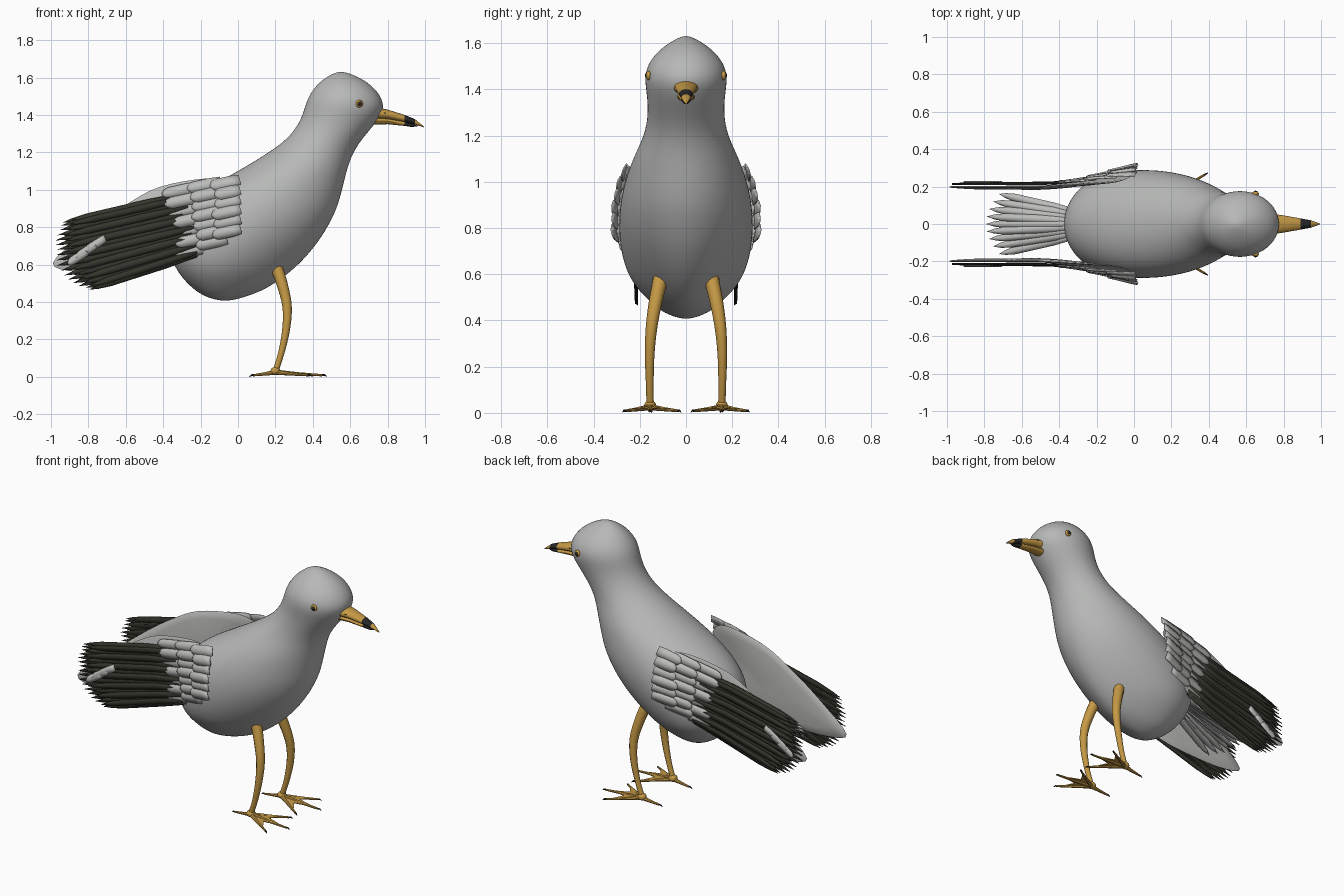
import bpy, bmesh, math, random
from mathutils import Vector as V

random.seed(4)
if "Cube" in bpy.data.objects:
    bpy.data.objects.remove(bpy.data.objects["Cube"])


def material(name, rgb):
    m = bpy.data.materials.new(name)
    m.use_nodes = True
    m.diffuse_color = (*rgb, 1)
    m.node_tree.nodes["Principled BSDF"].inputs["Base Color"].default_value = (*rgb, 1)
    return m


GREY = material("soft grey", (0.47, 0.48, 0.47))
PALE = material("pale feather grey", (0.5, 0.51, 0.49))
DARK = material("dark feather", (0.035, 0.035, 0.026))
GOLD = material("golden yellow", (0.56, 0.32, 0.06))
BLACK = material("black", (0.02, 0.02, 0.02))


def finish(bm, name, mats, mirror=False, thick=0, subsurf=0, smooth=True):
    bmesh.ops.recalc_face_normals(bm, faces=bm.faces)
    me = bpy.data.meshes.new(name)
    bm.to_mesh(me)
    bm.free()
    ob = bpy.data.objects.new(name, me)
    bpy.context.collection.objects.link(ob)
    for m in mats:
        me.materials.append(m)
    if thick:
        ob.modifiers.new("thickness", "SOLIDIFY").thickness = thick
    if subsurf:
        s = ob.modifiers.new("smooth", "SUBSURF")
        s.levels = s.render_levels = subsurf
    if mirror:
        ob.modifiers.new("mirror", "MIRROR").use_axis = (False, True, False)
    if smooth:
        bpy.ops.object.select_all(action="DESELECT")
        ob.select_set(True)
        bpy.context.view_layer.objects.active = ob
        bpy.ops.object.shade_smooth_by_angle(angle=math.radians(40))
    return ob


def loft(bm, rings):
    """Skin a list of closed point rings and cap both ends."""
    rows = [[bm.verts.new(p) for p in r] for r in rings]
    n = len(rows[0])
    for a, b in zip(rows, rows[1:]):
        for i in range(n):
            bm.faces.new((a[i], a[(i + 1) % n], b[(i + 1) % n], b[i]))
    bm.faces.new(rows[0])
    bm.faces.new(rows[-1])


def ring(c, u, v, n):
    angles = [2 * math.pi * i / n for i in range(n)]
    return [V(c) + V(u) * math.cos(a) + V(v) * math.sin(a) for a in angles]


def tube(bm, pts, radii, n=12):
    pts = [V(p) for p in pts]
    rings = []
    for i, p in enumerate(pts):
        d = (pts[min(i + 1, len(pts) - 1)] - pts[max(i - 1, 0)]).normalized()
        u = d.cross(V((0, 1, 0))).normalized()
        rings.append(ring(p, u * radii[i], d.cross(u) * radii[i], n))
    loft(bm, rings)


def curve(pts, t):
    """Smooth point on a path, t from 0 to 1."""
    k = min(int(t * (len(pts) - 1)), len(pts) - 2)
    f = t * (len(pts) - 1) - k
    a, b, c, d = (V(pts[max(0, min(len(pts) - 1, k + j))]) for j in (-1, 0, 1, 2))
    return 0.5 * (2 * b + (c - a) * f + (2 * a - 5 * b + 4 * c - d) * f * f
                  + (3 * b - a - 3 * c + d) * f ** 3)


def ball(bm, c, scale, mat=0):
    r = bmesh.ops.create_uvsphere(bm, u_segments=20, v_segments=12, radius=1)
    for v in r["verts"]:
        v.co = V(c) + V([a * b for a, b in zip(v.co, scale)])
        for f in v.link_faces:
            f.material_index = mat


# Body, neck and head: slices of (height, back x, front x, half width)
slices = [(0.407, -.1, -.04, .02), (.43, -.18, .05, .09), (.47, -.24, .15, .14),
          (.53, -.3, .24, .2), (.6, -.345, .325, .247), (.7, -.38, .415, .28),
          (.8, -.37, .48, .291), (.9, -.31, .53, .286), (1, -.18, .557, .265),
          (1.1, 0, .58, .23), (1.19, .15, .61, .185), (1.27, .265, .66, .165),
          (1.36, .33, .74, .166), (1.43, .355, .782, .178), (1.49, .372, .77, .174),
          (1.55, .41, .725, .138), (1.6, .465, .655, .078), (1.632, .53, .57, .015)]
bm = bmesh.new()
rings = []
for z, x0, x1, w in slices:
    taper = 0.25 * max(0, min(1, (0.85 - z) / 0.25))
    r = ring((0, 0, z), ((x1 - x0) / 2 * 1.006, 0, 0), (0, w * 1.006, 0), 28)
    for p in r:
        p.y *= 1 - taper * p.x / ((x1 - x0) / 2)
        p.x += (x0 + x1) / 2
    rings.append(r)
loft(bm, rings)
finish(bm, "body", [GREY], subsurf=2)

# Beak: two mandibles with a dark band near the tip
for name, path, heights, widths in (
        ("upper_beak", [(.73, 1.41), (.8, 1.403), (.89, 1.382), (.945, 1.364), (.995, 1.336)],
         (.034, .026, .019, .015, .002), (.056, .046, .03, .02, .002)),
        ("lower_beak", [(.7, 1.37), (.8, 1.367), (.89, 1.354), (.93, 1.345), (.96, 1.342)],
         (.022, .016, .012, .009, .002), (.04, .033, .022, .014, .002))):
    bm = bmesh.new()
    loft(bm, [ring((x, 0, z), (0, w, 0), (0, 0, h), 16)
              for (x, z), h, w in zip(path, heights, widths)])
    for f in bm.faces:
        f.material_index = int(.885 < f.calc_center_median().x < .95)
    finish(bm, name, [GOLD, BLACK])
bm = bmesh.new()
ball(bm, (.785, .042, 1.41), (.009, .006, .004))
finish(bm, "nostrils", [BLACK], mirror=True)

# Eyes
bm = bmesh.new()
ball(bm, (.648, .162, 1.46), (.02, .012, .02))
ball(bm, (.65, .17, 1.46), (.012, .008, .012), 1)
finish(bm, "eyes", [GOLD, BLACK], mirror=True)

# Legs
bm = bmesh.new()
leg = [(.2, .105, .6), (.235, .128, .5), (.262, .148, .38), (.258, .157, .26),
       (.232, .157, .13), (.2, .155, .03)]
steps = [i / 20 for i in range(21)]
tube(bm, [curve(leg, t) for t in steps], [.034 - .018 * min(1, t * 1.2) for t in steps])
ball(bm, (.2, .155, .032), (.026, .026, .022))
finish(bm, "legs", [GOLD], mirror=True)

# Feet: toes, claws and webbing
ankle = V((.2, .155, .025))
tips = [V((.38, .035, .009)), V((.45, .158, .009)), V((.375, .262, .009))]
toes, claws, web = bmesh.new(), bmesh.new(), bmesh.new()
for tip in tips + [V((.085, .15, .009))]:
    mid = ankle.lerp(tip, .5)
    mid.z = .016
    tube(toes, [ankle, mid, tip], (.014, .009, .006), 8)
    out = (tip - ankle).normalized() * .025
    tube(claws, [tip, tip + out * .5 + V((0, 0, .002)), tip + out - V((0, 0, .005))],
         (.006, .005, .001), 6)
for a, b in zip(tips, tips[1:]):
    pa, pb = ankle.lerp(a, .85), ankle.lerp(b, .85)
    mid = ankle.lerp((a + b) / 2, .5)
    web.faces.new([web.verts.new(p) for p in (ankle, pa, mid, pb)])
finish(toes, "toes", [GOLD], mirror=True)
finish(claws, "claws", [BLACK], mirror=True)
finish(web, "foot_webs", [GOLD], mirror=True, thick=.005, smooth=False)


def wing_y(x, z):
    """Sideways position of the wing surface, wrapping over the flank."""
    s = max(0, min(1, (x + .5) / .5))
    return .207 + .02 * s + .066 * s * s * (1 - ((z - .83) / .26) ** 2)


def feather(bm, base, tip, width, side, warp=None, mat=0, sharp=True):
    """A ridged blade, pointed or rounded at its tip."""
    ends = (.7, 1, .9, .55, .02) if sharp else (.85, 1, 1, .75, .2)
    rows = []
    for t, w in zip((0, .3, .8, .92, 1), ends):
        c = V(base).lerp(V(tip), t)
        row = [c - V(side) * width * w, c, c + V(side) * width * w]
        row = [warp(p, i == 1) if warp else p for i, p in enumerate(row)]
        rows.append([bm.verts.new(p) for p in row])
    for a, b in zip(rows, rows[1:]):
        for i in (0, 1):
            bm.faces.new((a[i], a[i + 1], b[i + 1], b[i])).material_index = mat


def on_wing(lift):
    return lambda p, ridge: V((p.x, wing_y(p.x, p.z) + lift + .004 * ridge, p.z))


# Wing blade: smooth rounded inner panel
outline = [(0, 0, .97), (-.06, 0, 1.04), (-.18, 0, 1.06), (-.42, 0, 1.015), (-.6, 0, .92),
           (-.8, 0, .78), (-.99, 0, .61), (-.85, 0, .56), (-.6, 0, .558),
           (-.4, 0, .58), (-.2, 0, .66), (-.05, 0, .8), (0, 0, .97)]
edge = [curve(outline, i / 48) for i in range(48)]
core = V((-.42, 0, .79))
bm = bmesh.new()
loft(bm, [[V((q.x, wing_y(q.x, q.z) - .008 + d, q.z))
           for q in (core.lerp(p, s) for p in edge)]
          for s, d in ((.3, -.016), (.8, -.013), (.97, -.006), (1, 0), (.97, .004), (.3, .006))])
finish(bm, "wing_blades", [PALE], mirror=True)

# Flight feathers in two overlapping layers, with pale marks near the tips
bm = bmesh.new()
roots = [(-.3, 0, .97), (-.22, 0, .8), (-.22, 0, .655)]
ends = [(-.94, 0, .825), (-.975, 0, .73), (-.985, 0, .62), (-.91, 0, .52), (-.81, 0, .462)]
across = V((-.27, 0, .96))
for layer, count in ((0, 17), (1, 15)):
    for i in range(count):
        t = i / (count - 1)
        a, b = curve(roots, t), curve(ends, t)
        b = b.lerp(a, layer * .05 + random.uniform(0, .03))
        feather(bm, a, b, .021, across, on_wing(.004 + layer * .005 + .003 * (i % 2)))
for x, z in ((-.765, .71), (-.815, .675), (-.86, .64)):
    feather(bm, (x + .055, 0, z + .03), (x - .05, 0, z - .035), .022, (-.4, 0, .9),
            on_wing(.018), 1, False)
finish(bm, "flight_feathers", [DARK, PALE], mirror=True, thick=.003)

# Covert feathers: three overlapping columns
bm = bmesh.new()
columns = [((-.2, 1.02), (-.13, .70), .19, 7, .012),
           ((-.09, 1.045), (-.06, .735), .17, 7, .02),
           ((.01, 1.055), (.015, .79), .15, 6, .027)]
for (x0, z0), (x1, z1), length, count, lift in columns:
    for i in range(count):
        t = i / (count - 1)
        x, z = x0 + (x1 - x0) * t, z0 + (z1 - z0) * t
        size = length * random.uniform(.9, 1.1)
        feather(bm, (x, 0, z), (x - size, 0, z - size * .22), .031, across,
                on_wing(lift + .004 * (i % 2)), 0, False)
finish(bm, "covert_feathers", [PALE], mirror=True, thick=.006)

# Tail fan
bm = bmesh.new()
for i in range(9):
    s = (i - 4) / 4
    base = V((-.3, .06 * s, .76 - .012 * abs(s)))
    tip = V((-.79 + .07 * s * s, .16 * s, .585 + .004 * (i % 2)))
    feather(bm, base, tip, .024, (.1 * s, 1, 0),
            lambda p, ridge: p + V((0, 0, .006 * ridge)))
finish(bm, "tail_feathers", [PALE], thick=.005)
